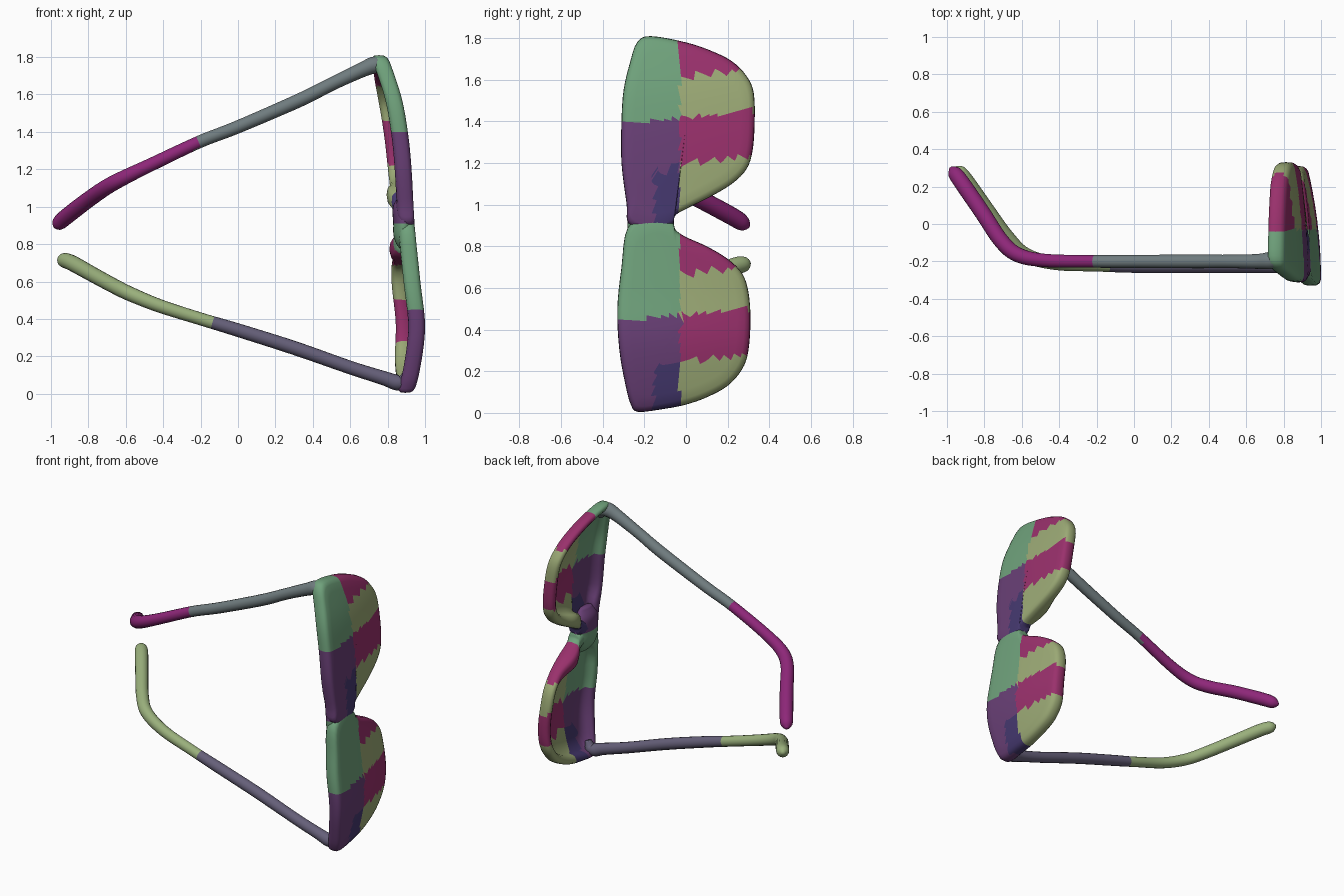
import bpy, bmesh, math
from mathutils import Vector

COLORS = {
    "green": (0.16, 0.36, 0.20), "olive": (0.33, 0.40, 0.18), "magenta": (0.32, 0.03, 0.15),
    "purple": (0.14, 0.05, 0.18), "navy": (0.06, 0.04, 0.16), "slate": (0.16, 0.20, 0.21),
    "violet": (0.13, 0.115, 0.19), "plum": (0.27, 0.02, 0.19), "lime": (0.32, 0.43, 0.20),
}
MATS = {}
for n, c in COLORS.items():
    MATS[n] = bpy.data.materials.new(n)
    MATS[n].diffuse_color = (*c, 1)
NAMES = list(COLORS)


def finish(name, bm, pick):
    bmesh.ops.recalc_face_normals(bm, faces=bm.faces)
    me = bpy.data.meshes.new(name)
    for n in NAMES:
        me.materials.append(MATS[n])
    for f in bm.faces:
        f.smooth = True
        f.material_index = NAMES.index(pick(f.calc_center_median()))
    bm.to_mesh(me)
    bm.free()
    ob = bpy.data.objects.new(name, me)
    bpy.context.collection.objects.link(ob)
    return ob


def spline(pts, steps, closed=False):
    """Catmull-Rom resampling of a point list."""
    n, out = len(pts), []
    at = (lambda i: pts[i % n]) if closed else (lambda i: pts[max(0, min(n - 1, i))])
    for i in range(n if closed else n - 1):
        a, b, c, d = (Vector(at(i + k)) for k in (-1, 0, 1, 2))
        for s in range(steps):
            t = s / steps
            out.append(0.5 * (2 * b + (c - a) * t + (2 * a - 5 * b + 4 * c - d) * t * t
                              + (3 * b - a - 3 * c + d) * t ** 3))
    return out if closed else out + [Vector(pts[-1])]


def loft(bm, rings):
    for a, b in zip(rings, rings[1:]):
        for i in range(len(a)):
            j = (i + 1) % len(a)
            bm.faces.new((a[i], a[j], b[j], b[i]))


# Wrap of the front: outer x for each height, leaning back towards +y
WRAP = spline([(-0.05, 0.92), (0.1, 0.967), (0.35, 1.0), (0.6, 0.975), (0.9, 0.945),
               (1.2, 0.928), (1.4, 0.908), (1.6, 0.87), (1.85, 0.785)], 8)


def outer_x(y, z):
    lean = 0.2 - 0.09 * max(0, min(1, (z - 0.7) / 0.5))
    for a, b in zip(WRAP, WRAP[1:]):
        if a[0] <= z <= b[0]:
            x = a[1] + (b[1] - a[1]) * (z - a[0]) / (b[0] - a[0])
            return x - lean * (y + 0.3) ** 2
    return WRAP[-1][1]


# Rim section: (fraction, inset, depth behind the outer surface)
SECTION = [(0.12, 0.03, 0), (0.25, 0.03, 0), (0.38, 0.03, 0), (0.5, 0.03, 0), (0.62, 0.03, 0),
           (0.75, 0.03, 0), (0.88, 0.03, 0), (1, 0.03, 0), (1, 0.012, 0.006),
           (1, 0.002, 0.02), (1, 0, 0.045), (1, 0.003, 0.07), (1, 0.015, 0.086),
           (1, 0.032, 0.09), (1, 0.05, 0.085), (1, 0.058, 0.07), (1, 0.062, 0.035),
           (0.75, 0.062, 0.03), (0.5, 0.062, 0.03), (0.25, 0.062, 0.03)]


def lens(name, outline, cy, cz):
    bm, rings = bmesh.new(), []
    c, pts = Vector((cy, cz)), spline(outline, 4, True)
    for f, inset, depth in SECTION:
        ring = []
        for p in pts:
            nose = max(0, 1 - abs(p[1] - 0.91) / 0.2)
            wide = 1 + 1.3 * nose if depth > 0.03 else 1
            # nose pads: the back of the rim swells on both sides of the bridge
            pad = 0.035 * math.exp(-((abs(p[1] - 0.915) - 0.09) / 0.05) ** 2) if depth > 0.06 and p[0] > -0.2 else 0
            q = c + (p - c) * f * (1 - inset * wide / (p - c).length)
            ring.append(bm.verts.new((outer_x(*q) - depth - pad, q[0], q[1])))
        rings.append(ring)
    loft(bm, rings)
    for ring, depth in ((rings[0], 0), (rings[-1], 0.03)):
        mid = bm.verts.new((outer_x(cy, cz) - depth, cy, cz))
        for i in range(len(ring)):
            bm.faces.new((ring[i], ring[(i + 1) % len(ring)], mid))

    def patch(p):
        h = p.z - cz - 0.1 * p.y
        if p.y < -0.03:
            return "green" if h > 0.04 else "navy" if h < -0.2 and p.y > -0.15 else "purple"
        return "magenta" if h > 0.24 else "olive" if h > 0.04 else "magenta" if h > -0.18 else "olive"
    finish(name, bm, patch)


lens("upper_lens", [(-0.17, 1.81), (-0.235, 1.78), (-0.27, 1.68), (-0.30, 1.55), (-0.31, 1.4),
                    (-0.31, 1.2), (-0.285, 1.0), (-0.275, 0.91), (-0.17, 0.87), (-0.07, 0.9),
                    (-0.05, 0.95), (0.02, 0.99), (0.12, 1.04), (0.22, 1.10), (0.29, 1.17),
                    (0.32, 1.26), (0.33, 1.4), (0.325, 1.54), (0.29, 1.62), (0.22, 1.69),
                    (0.12, 1.74), (0, 1.78)], 0.0, 1.38)
lens("lower_lens", [(-0.23, 0.005), (-0.265, 0.04), (-0.29, 0.13), (-0.32, 0.3), (-0.33, 0.5),
                    (-0.31, 0.7), (-0.28, 0.89), (-0.17, 0.95), (-0.07, 0.92), (-0.05, 0.88),
                    (0, 0.845), (0.1, 0.80), (0.2, 0.74), (0.27, 0.67), (0.30, 0.58),
                    (0.31, 0.45), (0.30, 0.3), (0.27, 0.21), (0.2, 0.13), (0.1, 0.075),
                    (0, 0.04), (-0.1, 0.02)], -0.01, 0.43)

# Nose bridge: (z, centre x, half depth, half width)
bm, rings = bmesh.new(), []
for z, x, rx, ry in spline([(1.06, 0.885, 0.02, 0.06), (1.02, 0.882, 0.046, 0.09),
                            (0.98, 0.88, 0.054, 0.104), (0.91, 0.885, 0.055, 0.112),
                            (0.85, 0.885, 0.054, 0.104), (0.80, 0.893, 0.046, 0.09),
                            (0.76, 0.9, 0.02, 0.06)], 4):
    rings.append([bm.verts.new((x + rx * math.cos(a), -0.17 + ry * math.sin(a), z))
                  for a in (k * math.tau / 24 for k in range(24))])
loft(bm, rings)
bm.faces.new(rings[0])
bm.faces.new(rings[-1])
finish("nose_bridge", bm, lambda p: "purple" if p.z > 0.91 else "green")


def temple(name, path, near, far, split):
    """Round arm swept along (x, y, z, radius), rounded at the tip."""
    bm, rings = bmesh.new(), []
    pts = spline(path, 6)
    side = Vector((0, 1, 0))
    for i, p in enumerate(pts):
        t = (pts[min(i + 1, len(pts) - 1)].xyz - pts[max(i - 1, 0)].xyz).normalized()
        side = (side - t * side.dot(t)).normalized()
        up = t.cross(side)
        rings.append([bm.verts.new(p.xyz + p.w * (side * math.cos(a) + up * math.sin(a)))
                      for a in (k * math.tau / 16 for k in range(16))])
    loft(bm, rings)
    bm.faces.new(rings[0])
    bm.faces.new(rings[-1])
    finish(name, bm, lambda p: near if p.x > split else far)


temple("upper_temple", [(0.79, -0.19, 1.70, 0.02), (0.768, -0.19, 1.742, 0.04),
                        (0.73, -0.195, 1.757, 0.046), (0.66, -0.2, 1.73, 0.04),
                        (0.5, -0.2, 1.655, 0.036), (0.33, -0.2, 1.57, 0.037),
                        (0, -0.2, 1.427, 0.035), (-0.21, -0.2, 1.345, 0.034),
                        (-0.475, -0.195, 1.22, 0.036), (-0.62, -0.165, 1.15, 0.04),
                        (-0.71, -0.09, 1.10, 0.042), (-0.81, 0.06, 1.03, 0.043),
                        (-0.92, 0.22, 0.945, 0.043), (-0.96, 0.275, 0.91, 0.037),
                        (-0.98, 0.3, 0.895, 0.01)], "slate", "plum", -0.22)
temple("lower_temple", [(0.90, -0.22, 0.11, 0.02), (0.885, -0.22, 0.07, 0.035),
                        (0.85, -0.222, 0.06, 0.042), (0.78, -0.225, 0.083, 0.038),
                        (0.6, -0.225, 0.14, 0.036), (0.3, -0.225, 0.245, 0.037),
                        (0, -0.225, 0.34, 0.036), (-0.2, -0.22, 0.40, 0.034),
                        (-0.42, -0.21, 0.47, 0.036), (-0.58, -0.165, 0.535, 0.039),
                        (-0.68, -0.07, 0.585, 0.04), (-0.79, 0.08, 0.645, 0.041),
                        (-0.89, 0.22, 0.70, 0.042), (-0.935, 0.28, 0.715, 0.037),
                        (-0.955, 0.305, 0.72, 0.01)], "violet", "lime", -0.14)
